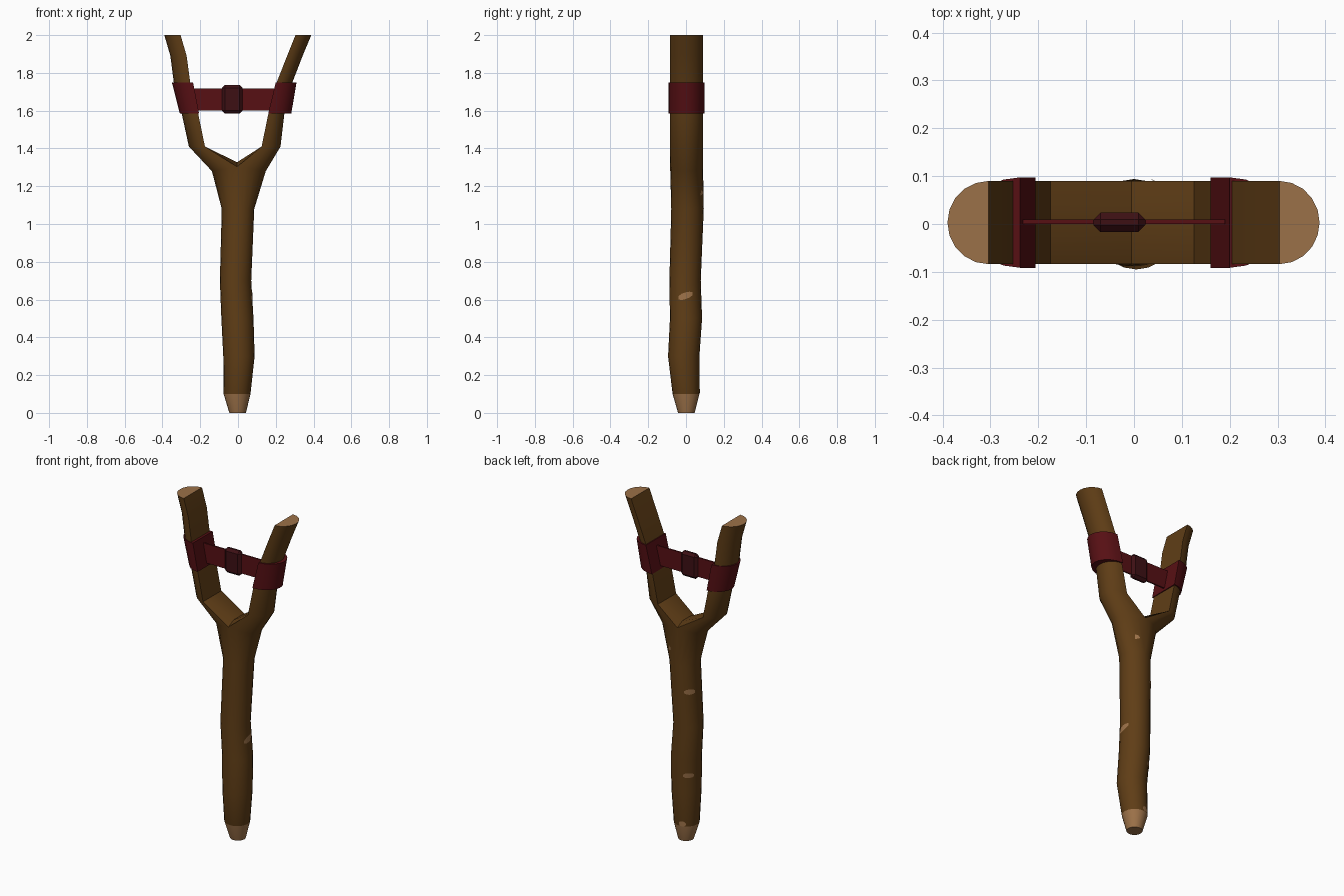
import bpy, bmesh, math
from mathutils import Vector

if "Cube" in bpy.data.objects:
    bpy.data.objects.remove(bpy.data.objects["Cube"])


def material(name, rgb):
    m = bpy.data.materials.new(name)
    m.diffuse_color = (*rgb, 1)
    m.use_nodes = True
    m.node_tree.nodes["Principled BSDF"].inputs["Base Color"].default_value = m.diffuse_color
    return m


BARK = material("brown bark", (0.115, 0.047, 0.008))
CUT = material("tan cut wood", (0.33, 0.165, 0.065))
RED = material("dark red band", (0.095, 0.005, 0.007))
POUCH = material("deep maroon", (0.047, 0.005, 0.007))

SIDES = 20
# handle rings: z, centre x, centre y, radius
HANDLE = [(0, -.002, .002, .044), (.1, -.005, 0, .071), (.3, .005, -.012, .083),
          (.5, -.003, 0, .085), (.7, -.013, -.005, .083), (1.08, 0, .008, .086)]


def finish(bm, name, mats, angle=35):
    bmesh.ops.recalc_face_normals(bm, faces=bm.faces[:])
    me = bpy.data.meshes.new(name)
    bm.to_mesh(me)
    bm.free()
    for m in mats:
        me.materials.append(m)
    ob = bpy.data.objects.new(name, me)
    bpy.context.collection.objects.link(ob)
    bpy.ops.object.select_all(action='DESELECT')
    ob.select_set(True)
    bpy.context.view_layer.objects.active = ob
    bpy.ops.object.shade_smooth_by_angle(angle=math.radians(angle))
    return ob


def bridge(bm, a, b, skip=()):
    n = len(a)
    for i in range(n):
        if i not in skip:
            bm.faces.new((a[i], a[(i + 1) % n], b[(i + 1) % n], b[i]))


def d_section(bm, xo, zo, xi, zi, cy, w, bulge=0):
    """Half-round section: arc on the outside, flat towards the fork opening."""
    h = SIDES // 2
    pts = []
    for k in range(h + 1):
        t = math.pi * k / h
        s = math.sin(t)
        pts.append((xi + (xo - xi) * s, cy + w * math.cos(t), zi + (zo - zi) * s))
    pts += [(xi, cy - .45 * w, zi + bulge), (xi, cy + .45 * w, zi + bulge)]
    return [bm.verts.new(p) for p in pts]


# Wooden frame: round handle splitting into two half-round prongs
bm = bmesh.new()
rings = []
for z, cx, cy, r in HANDLE:
    rings.append([bm.verts.new((cx + r * math.cos(math.tau * k / SIDES),
                                cy + r * math.sin(math.tau * k / SIDES), z))
                  for k in range(SIDES)])
bm.faces.new(rings[0])
for a, b in zip(rings, rings[1:]):
    bridge(bm, a, b)

# prong sections: outer x, outer z, inner x, inner z, inner bulge
LEFT = [(-.138, 1.28, -.005, 1.303, .024), (-.26, 1.41, -.175, 1.41, 0),
        (-.297, 1.58, -.21, 1.58, 0), (-.34, 1.75, -.253, 1.75, 0),
        (-.358, 1.89, -.272, 1.89, 0), (-.39, 2, -.304, 2, 0)]
RIGHT = [(.147, 1.28, -.005, 1.303, .024), (.225, 1.41, .125, 1.41, 0),
         (.245, 1.58, .16, 1.58, 0), (.288, 1.75, .205, 1.75, 0),
         (.342, 1.89, .26, 1.89, 0), (.388, 2, .304, 2, 0)]
for side, rows in ((-1, LEFT), (1, RIGHT)):
    secs = [d_section(bm, side * .086, 1.08, 0, 1.08, .008, .086)]
    secs += [d_section(bm, xo, zo, xi, zi, .003, .087, b) for xo, zo, xi, zi, b in rows]
    h = SIDES // 2
    bridge(bm, secs[0], secs[1], skip=(h, h + 1, h + 2))
    for a, b in zip(secs[1:], secs[2:]):
        bridge(bm, a, b)
    bm.faces.new(secs[-1])
bmesh.ops.remove_doubles(bm, verts=bm.verts[:], dist=.0005)
bmesh.ops.delete(bm, geom=[v for v in bm.verts if not v.link_faces], context='VERTS')
# bare wood on the whittled tip and the sawn prong ends
for f in bm.faces:
    z = f.calc_center_median().z
    f.material_index = int(z < .1 or z > 1.99)
finish(bm, "wooden_frame", [BARK, CUT])


# Bands wrapped around each prong
def collar(name, bottom, top):
    bm = bmesh.new()
    a, b = (d_section(bm, xo, z, xi, z, .003, .0945) for xo, xi, z in (bottom, top))
    bridge(bm, a, b)
    bm.faces.new(a)
    bm.faces.new(b)
    finish(bm, name, [RED])


collar("left_band", (-.308, -.206, 1.585), (-.35, -.238, 1.75))
collar("right_band", (.282, .16, 1.585), (.31, .2, 1.75))


def box(name, x, y, z, mat, bevel=0):
    bm = bmesh.new()
    bmesh.ops.create_cube(bm, size=1)
    for v in bm.verts:
        v.co = Vector([(lo + hi) / 2 + c * (hi - lo)
                       for c, (lo, hi) in zip(v.co, (x, y, z))])
    if bevel:
        bmesh.ops.bevel(bm, geom=bm.edges[:], offset=bevel, segments=1, affect='EDGES')
    finish(bm, name, [mat], 20)


box("strap", (-.235, .19), (0, .009), (1.602, 1.718), RED)
box("pouch", (-.085, .024), (-.017, .024), (1.585, 1.735), POUCH, .015)


# Nicks in the bark: thin patches following the handle surface
def nick(name, angle, z, width, height, tilt=0):
    bm = bmesh.new()

    def point(u, v):
        zz = z + v * height + u * tilt
        for p, q in zip(HANDLE, HANDLE[1:]):
            if zz <= q[0]:
                break
        f = (zz - p[0]) / (q[0] - p[0])
        cx, cy, r = (p[i] + (q[i] - p[i]) * f for i in (1, 2, 3))
        a = math.radians(angle) + u * width / r
        return bm.verts.new((cx + (r + .002) * math.cos(a), cy + (r + .002) * math.sin(a), zz))

    us = [-.5, -.3, 0, .3, .5]
    hs = [.2, .45, .5, .42, .22]
    low = [point(u, -h) for u, h in zip(us, hs)]
    top = [point(u, h) for u, h in zip(us, hs)]
    for i in range(4):
        bm.faces.new((low[i], low[i + 1], top[i + 1], top[i]))
    finish(bm, name, [CUT])


nick("side_nick", 0, .62, .075, .036, .022)
nick("upper_nick", 45, 1.165, .07, .028)
nick("back_nick_high", 137, .92, .062, .032)
nick("back_nick_low", 133, .41, .06, .03)
nick("tip_nick", 105, .115, .04, .03)
